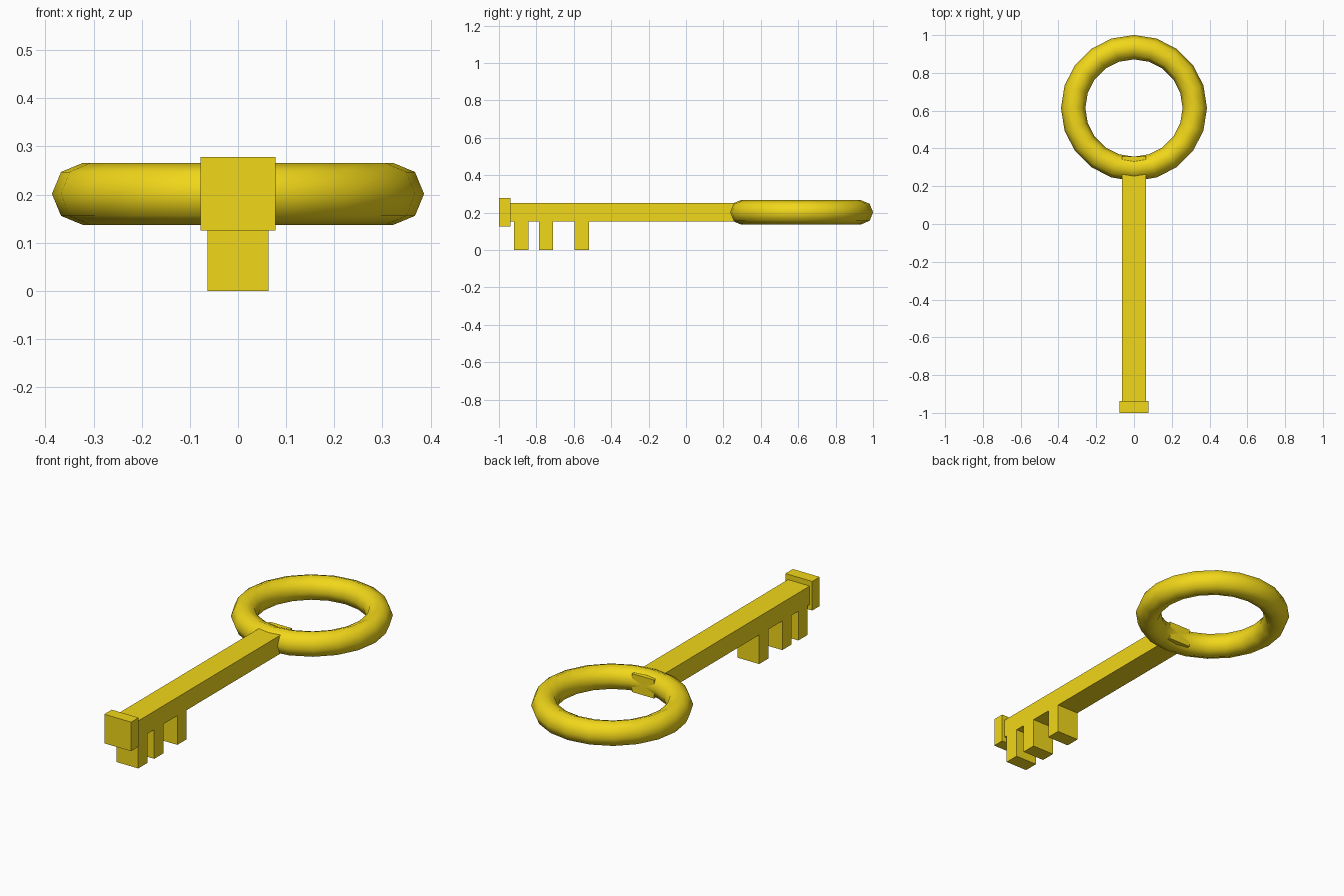
import bpy

if "Cube" in bpy.data.objects:
    bpy.data.objects.remove(bpy.data.objects["Cube"])

gold = bpy.data.materials.new("gold")
gold.diffuse_color = (0.88, 0.68, 0.01, 1)
gold.use_nodes = True
gold.node_tree.nodes["Principled BSDF"].inputs["Base Color"].default_value = gold.diffuse_color


def box(name, half_x, y0, y1, z0, z1):
    bpy.ops.mesh.primitive_cube_add(size=1, location=(0, (y0 + y1) / 2, (z0 + z1) / 2))
    ob = bpy.context.object
    ob.name = name
    ob.scale = (2 * half_x, y1 - y0, z1 - z0)
    bpy.ops.object.transform_apply(location=False, rotation=False, scale=True)
    ob.data.materials.append(gold)
    return ob


# Ring handle: 20-sided smooth torus
bpy.ops.mesh.primitive_torus_add(location=(0, 0.614, 0.2015), major_segments=20,
                                 minor_segments=8, major_radius=0.322, minor_radius=0.0645)
ring = bpy.context.object
ring.name = "ring_handle"
ring.data.materials.append(gold)
bpy.ops.object.shade_smooth()

# Square shaft, ending just inside the ring
box("shaft", 0.0635, -0.94, 0.357, 0.153, 0.25)

# Wider block at the tip
box("end_cap", 0.078, -1.0, -0.938, 0.125, 0.278)

# Teeth hanging under the shaft
for i, y in enumerate((-0.92, -0.787, -0.595)):
    box(f"tooth_{i + 1}", 0.0635, y, y + 0.077, 0.0, 0.153)
